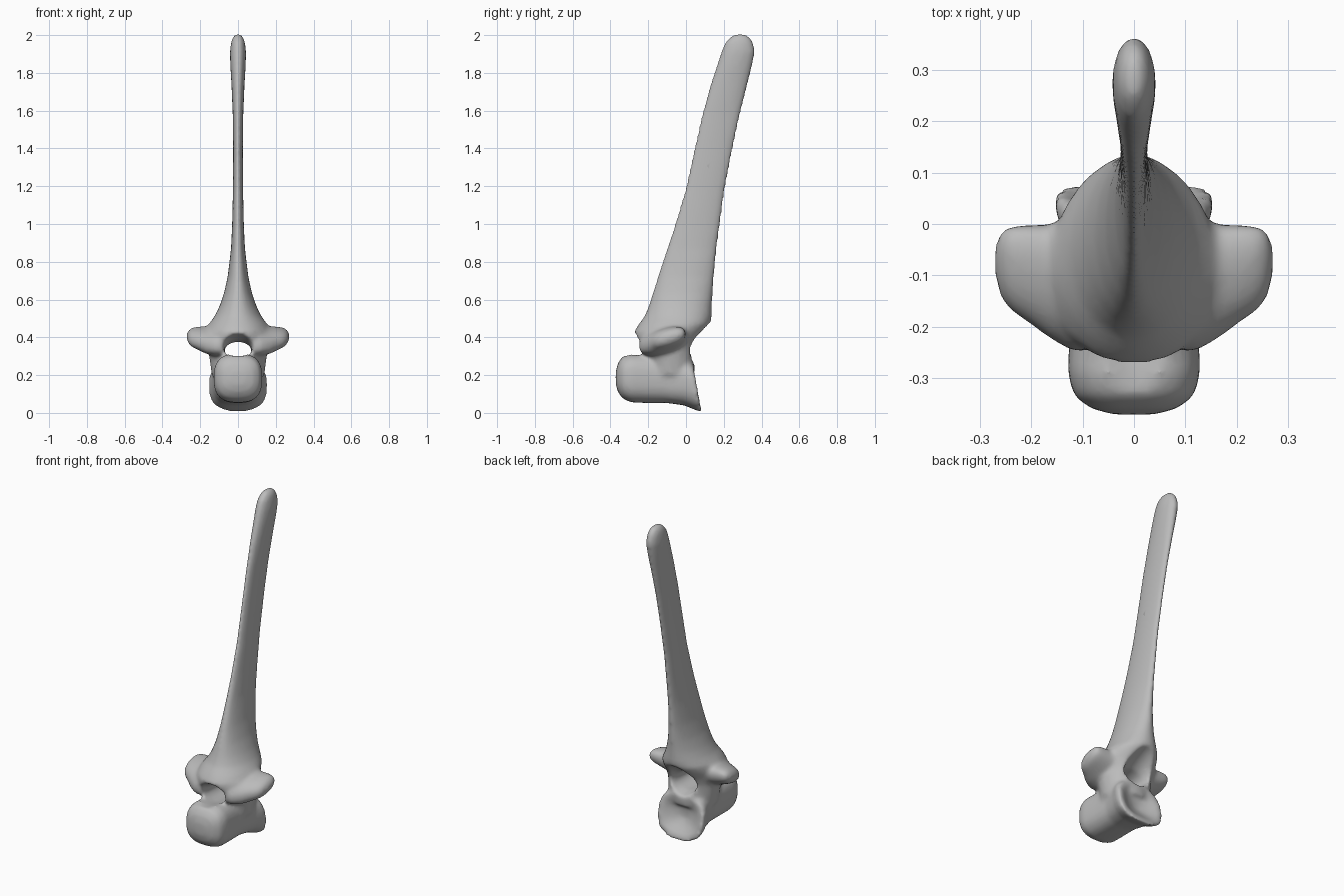
import bpy, bmesh, math
from mathutils import Vector

if bpy.data.objects.get("Cube"):
    bpy.data.objects.remove(bpy.data.objects["Cube"])

bone = bpy.data.materials.new("bone grey")
bone.use_nodes = True
GREY = (0.5, 0.5, 0.5, 1)
bone.diffuse_color = GREY
bone.node_tree.nodes["Principled BSDF"].inputs["Base Color"].default_value = GREY


def ring(centre, u, v, power=2.0, n=32):
    """Superellipse around centre, spanned by half-axes u and v."""
    pts = []
    for i in range(n):
        a = 2 * math.pi * i / n
        c, s = math.cos(a), math.sin(a)
        pts.append(Vector(centre)
                   + Vector(u) * math.copysign(abs(c) ** (2 / power), c)
                   + Vector(v) * math.copysign(abs(s) ** (2 / power), s))
    return pts


def loft(name, rings):
    """Skin a closed tube through a list of rings."""
    bm = bmesh.new()
    loops = [[bm.verts.new(p) for p in r] for r in rings]
    for a, b in zip(loops, loops[1:]):
        for i in range(len(a)):
            j = (i + 1) % len(a)
            bm.faces.new((a[i], a[j], b[j], b[i]))
    bm.faces.new(loops[0])
    bm.faces.new(loops[-1])
    bmesh.ops.recalc_face_normals(bm, faces=bm.faces)
    me = bpy.data.meshes.new(name)
    bm.to_mesh(me)
    bm.free()
    me.materials.append(bone)
    ob = bpy.data.objects.new(name, me)
    bpy.context.collection.objects.link(ob)
    return ob


def along_y(rows, power):
    """Rows of y, bottom z, top z, half width, backward lean of the bottom."""
    return [ring((0, y, (lo + hi) / 2), (w, 0, 0), (0, -lean, (hi - lo) / 2), power)
            for y, lo, hi, w, lean in rows]


# Body: domed front, flared and cupped back
body = loft("vertebra", along_y([
    (-.372, .15, .22, .04, 0), (-.36, .11, .265, .085, 0), (-.335, .075, .3, .118, 0),
    (-.29, .055, .315, .13, 0), (-.2, .052, .31, .125, 0), (-.1, .052, .3, .122, 0),
    (-.02, .04, .29, .138, .01), (.03, .015, .28, .155, .02), (.062, .004, .265, .155, .022),
    (.058, .035, .24, .125, .02), (.03, .08, .2, .07, .01), (.015, .12, .16, .02, 0)], 2.7))

# Arch rising into the tall, thin spine: z, front y, back y, half width
spine = loft("spine", [
    ring((0, (f + b) / 2, z), (w, 0, 0), (0, (b - f) / 2, 0)) for z, f, b, w in [
        (.2, -.2, .045, .14), (.28, -.21, .05, .15), (.34, -.245, .055, .155),
        (.39, -.275, .075, .165), (.43, -.275, .1, .17), (.47, -.25, .13, .155),
        (.51, -.22, .137, .125), (.56, -.2, .137, .1), (.63, -.178, .142, .075),
        (.72, -.15, .149, .055), (.87, -.103, .165, .037), (1.0, -.06, .183, .031),
        (1.18, -.007, .208, .027), (1.4, .042, .25, .026), (1.58, .082, .289, .028),
        (1.74, .128, .328, .035), (1.84, .162, .353, .041), (1.91, .185, .367, .043),
        (1.96, .205, .358, .038), (1.99, .232, .338, .028), (2.006, .26, .31, .012)]])

# Side wings, drooping at the front edge: x, y, half length, z, half height
wings = [loft("wing", [
    ring((side * x, y, z), (0, hy, .25 * hy), (0, 0, hz), 2.3) for x, y, hy, z, hz in [
        (.05, -.1, .15, .39, .07), (.12, -.12, .13, .385, .072), (.17, -.11, .11, .385, .065),
        (.21, -.095, .095, .395, .056), (.245, -.085, .082, .4, .045),
        (.262, -.078, .062, .402, .032), (.272, -.072, .03, .404, .012)]])
    for side in (-1, 1)]

# Canal cutter: narrow in the middle, flared at both mouths
canal = loft("canal_cutter", along_y([
    (-.42, .305, .46, .09, 0), (-.28, .298, .425, .085, 0), (-.2, .285, .39, .075, 0),
    (-.1, .28, .375, .072, 0), (-.02, .278, .39, .078, 0), (.04, .262, .43, .09, 0),
    (.1, .24, .465, .095, 0), (.2, .23, .5, .1, 0)], 2.0))
canal.hide_render = True

# Fuse everything into one soft surface
bpy.ops.object.select_all(action="DESELECT")
for ob in [body, spine] + wings:
    ob.select_set(True)
bpy.context.view_layer.objects.active = body
bpy.ops.object.join()


def apply(kind, **settings):
    mod = body.modifiers.new(kind, kind)
    for key, value in settings.items():
        setattr(mod, key, value)
    bpy.ops.object.modifier_apply(modifier=mod.name)


apply("REMESH", mode="VOXEL", voxel_size=.01)
apply("BOOLEAN", operation="DIFFERENCE", object=canal, solver="EXACT")
apply("REMESH", mode="VOXEL", voxel_size=.01)
apply("SMOOTH", factor=.5, iterations=14)
apply("DECIMATE", ratio=.4)
bpy.data.objects.remove(canal)
body.data.materials.clear()
body.data.materials.append(bone)
bpy.ops.object.shade_smooth_by_angle(angle=math.radians(60))
